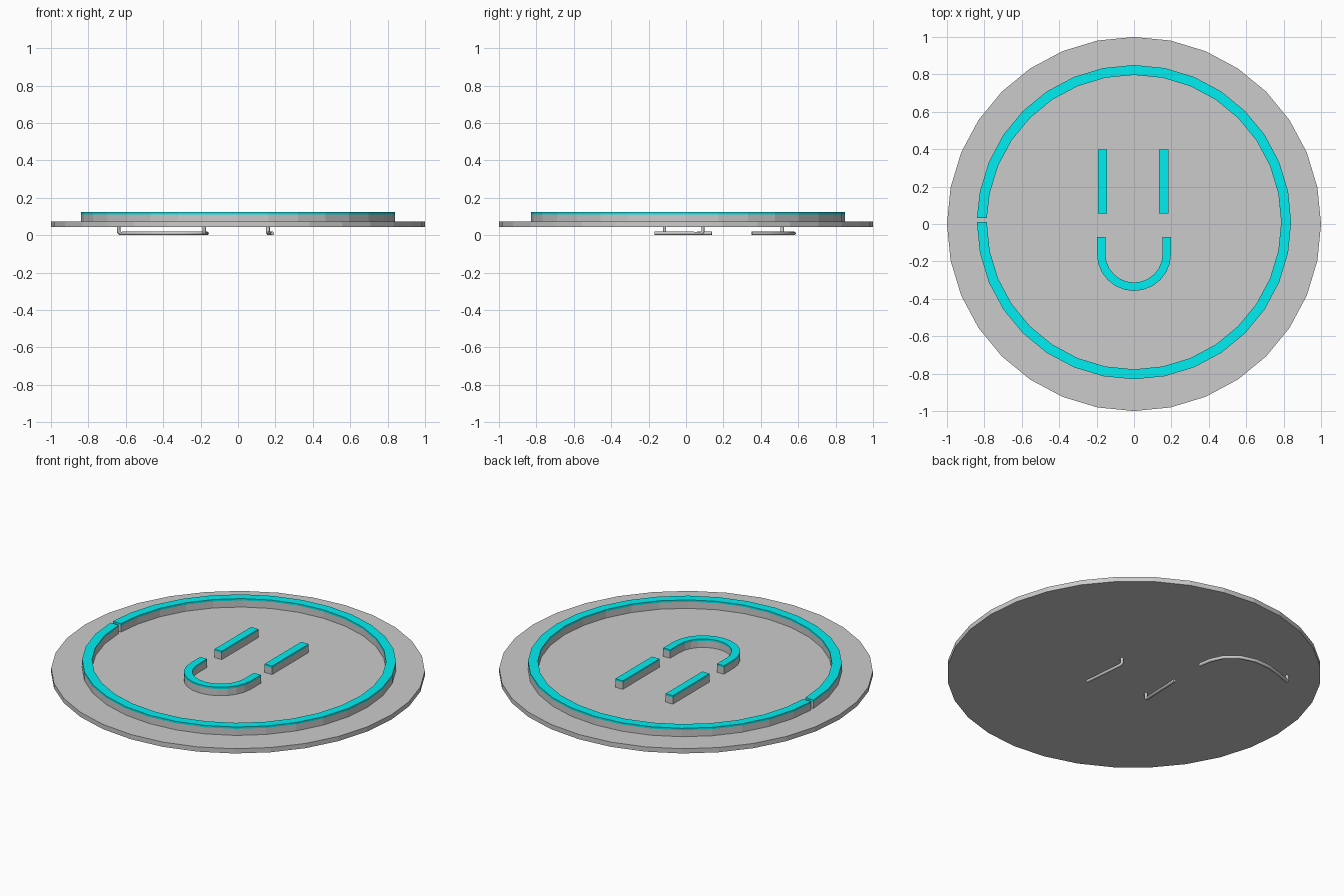
import bpy, bmesh
from math import sin, cos, pi, radians

if "Cube" in bpy.data.objects:
    bpy.data.objects.remove(bpy.data.objects["Cube"])

Z_BASE, Z_DISC, Z_CAP, Z_TOP = 0.045, 0.073, 0.112, 0.123

glow = bpy.data.materials.new("cyan")
glow.diffuse_color = (0.0, 0.85, 0.87, 1)
glow.use_nodes = True
glow.node_tree.nodes["Principled BSDF"].inputs["Base Color"].default_value = glow.diffuse_color


def band(name, outer, inner, z0, z1, mat=None):
    """Open strip between two matching edge paths, extruded from z0 to z1."""
    bm = bmesh.new()
    rows = [[bm.verts.new((a[0], a[1], z0)), bm.verts.new((b[0], b[1], z0)),
             bm.verts.new((b[0], b[1], z1)), bm.verts.new((a[0], a[1], z1))]
            for a, b in zip(outer, inner)]
    for r, s in zip(rows, rows[1:]):
        for i in range(4):
            j = (i + 1) % 4
            bm.faces.new((r[i], r[j], s[j], s[i]))
    bm.faces.new(rows[0][::-1])
    bm.faces.new(rows[-1])
    bmesh.ops.recalc_face_normals(bm, faces=bm.faces)
    me = bpy.data.meshes.new(name)
    bm.to_mesh(me)
    bm.free()
    if mat:
        me.materials.append(mat)
    ob = bpy.data.objects.new(name, me)
    bpy.context.collection.objects.link(ob)


def raised(name, outer, inner):
    """Grey body with a thin cyan cap."""
    band(name + "_body", outer, inner, Z_DISC - 0.001, Z_CAP)
    band(name + "_cap", outer, inner, Z_CAP, Z_TOP, glow)


def arc(cx, cy, r, angles):
    return [(cx + r * cos(a), cy + r * sin(a)) for a in angles]


def wire(name, pts):
    """Thin round wire under the disc."""
    cu = bpy.data.curves.new(name, 'CURVE')
    cu.dimensions = '3D'
    cu.bevel_depth = 0.01
    cu.bevel_resolution = 1
    cu.use_fill_caps = True
    sp = cu.splines.new('POLY')
    sp.points.add(len(pts) - 1)
    for p, c in zip(sp.points, pts):
        p.co = (*c, 1)
    bpy.context.collection.objects.link(bpy.data.objects.new(name, cu))


# base disc
bpy.ops.mesh.primitive_cylinder_add(vertices=32, radius=1, depth=Z_DISC - Z_BASE,
                                    location=(0, 0, (Z_BASE + Z_DISC) / 2))
bpy.context.object.name = "base_disc"

# outer ring, split by a small gap on the left
ring = [-pi + i * pi / 16 for i in range(32)]
cy, ro, ri, gap = 0.01, 0.84, 0.787, 0.022
raised("outer_ring", arc(0, cy, ro, ring) + [(-ro, cy + gap)],
       arc(0, cy, ri, ring) + [(-ri, cy + gap)])

# two straight bars
for side, x0, x1 in (("left", -0.192, -0.145), ("right", 0.135, 0.184)):
    raised(side + "_bar", [(x0, 0.055), (x0, 0.397)], [(x1, 0.055), (x1, 0.397)])

# U-shaped curve
u = [radians(180 + i * 15) for i in range(13)]
ro, ri = 0.198, 0.153
raised("curved_bar",
       [(-ro, -0.07)] + arc(0, -0.16, ro, u) + [(ro, -0.07)],
       [(-ri, -0.07)] + arc(0, -0.16, ri, u) + [(ri, -0.07)])

# wires below, each bent up into the disc at one end
wire("right_wire", [(0.16, 0.09, 0.05), (0.16, 0.09, 0.018),
                    (0.161, 0.082, 0.01), (0.184, -0.168, 0.01)])
wire("left_wire", [(-0.18, -0.115, 0.05), (-0.18, -0.115, 0.018),
                   (-0.18, -0.107, 0.01), (-0.168, 0.138, 0.01)])
wire("curved_wire", [(-0.638, 0.515, 0.05), (-0.638, 0.515, 0.018),
                     (-0.63, 0.519, 0.01), (-0.55, 0.55, 0.01),
                     (-0.46, 0.574, 0.01), (-0.37, 0.578, 0.01),
                     (-0.28, 0.553, 0.01), (-0.21, 0.495, 0.01),
                     (-0.177, 0.425, 0.01), (-0.165, 0.352, 0.01)])
